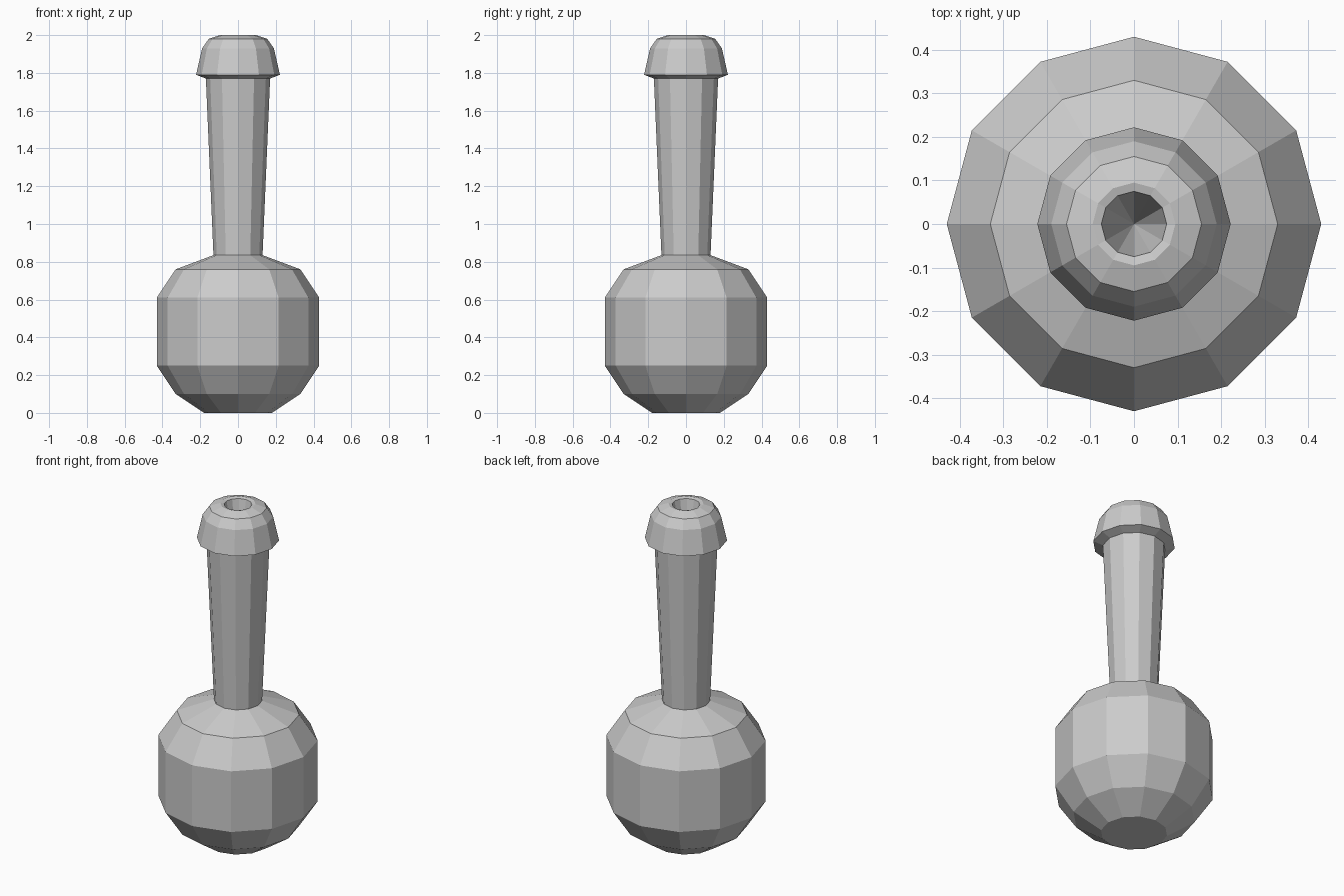
import bpy, bmesh
from math import cos, sin, pi

if "Cube" in bpy.data.objects:
    bpy.data.objects.remove(bpy.data.objects["Cube"])

SIDES = 12


def lathe(name, profile):
    """Spin (radius, z) points round the z axis; radius 0 becomes a single pole."""
    bm = bmesh.new()
    rings = []
    for r, z in profile:
        if r == 0:
            rings.append([bm.verts.new((0, 0, z))] * SIDES)
        else:
            rings.append([bm.verts.new((r * cos(2 * pi * i / SIDES), r * sin(2 * pi * i / SIDES), z))
                          for i in range(SIDES)])
    for low, high in zip(rings, rings[1:]):
        for i in range(SIDES):
            j = (i + 1) % SIDES
            corners = list(dict.fromkeys([low[i], low[j], high[j], high[i]]))
            bm.faces.new(corners)
    # flat base
    bm.faces.new(rings[0][::-1])
    bmesh.ops.recalc_face_normals(bm, faces=bm.faces)
    mesh = bpy.data.meshes.new(name)
    bm.to_mesh(mesh)
    bm.free()
    obj = bpy.data.objects.new(name, mesh)
    bpy.context.collection.objects.link(obj)
    return obj


bulb = [(0.18, 0), (0.33, 0.10), (0.43, 0.25), (0.43, 0.61), (0.33, 0.76)]
neck = [(0.13, 0.835), (0.17, 1.77)]
lip = [(0.222, 1.79), (0.19, 1.93), (0.155, 1.98), (0.095, 2.0)]
mouth = [(0.075, 1.995), (0, 1.62)]  # tapering hole in the top

# One continuous low-poly bottle
lathe("bottle", bulb + neck + lip + mouth)
